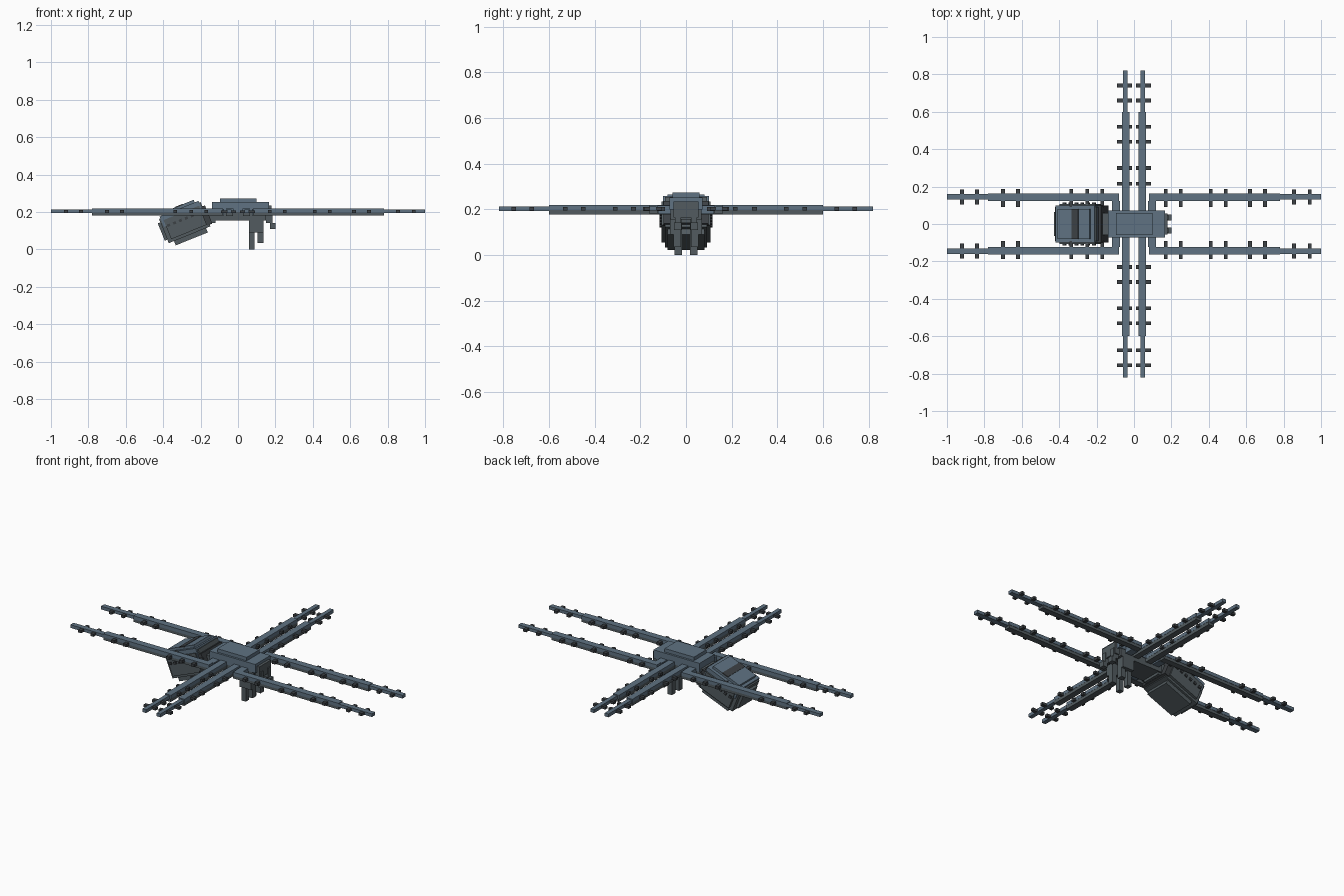
import bpy, math
from mathutils import Matrix, Vector


def material(name, rgb):
    m = bpy.data.materials.new(name)
    m.diffuse_color = (*rgb, 1)
    return m


SLATE = material("slate blue", (0.115, 0.17, 0.225))
GREY = material("stone grey", (0.085, 0.105, 0.115))
DARK = material("charcoal", (0.045, 0.052, 0.058))


def block(name, x, y, z, mat, frame=None):
    """Box between (min, max) pairs, optionally placed in a tilted frame."""
    size = [b - a for a, b in (x, y, z)]
    mid = Vector([(a + b) / 2 for a, b in (x, y, z)])
    bpy.ops.mesh.primitive_cube_add(size=1)
    ob = bpy.context.object
    ob.name = name
    ob.data.transform(Matrix.Translation(mid) @ Matrix.Diagonal((*size, 1)))
    ob.data.materials.append(mat)
    if frame:
        ob.matrix_world = frame
    return ob


def span(s, a, b):
    return tuple(sorted((s * a, s * b)))


# Long legs along x, with a short arm to the body, a thin tip and bristles
for sx in (1, -1):
    spots = ((0.17, 0.25, 0.41, 0.49, 0.62, 0.70) if sx > 0
             else (0.17, 0.25, 0.335, 0.62, 0.70))
    tips = (0.855, 0.94) if sx > 0 else (0.84, 0.92)
    for sy in (1, -1):
        block("long_leg_top", span(sx, 0.08, 0.78), span(sy, 0.122, 0.162), (0.197, 0.218), SLATE)
        block("long_leg_base", span(sx, 0.08, 0.78), span(sy, 0.124, 0.16), (0.18, 0.197), GREY)
        block("long_leg_tip", span(sx, 0.78, 1.0), span(sy, 0.13, 0.16), (0.194, 0.213), SLATE)
        block("long_leg_arm", span(sx, 0.075, 0.118), span(sy, 0.05, 0.122), (0.18, 0.216), SLATE)
        for p in spots:
            block("bristle", span(sx, p - 0.01, p + 0.01), span(sy, 0.092, 0.188), (0.193, 0.21), DARK)
        for p in tips:
            block("tip_bristle", span(sx, p - 0.01, p + 0.01), span(sy, 0.105, 0.185), (0.195, 0.21), DARK)

# Side legs along y
for sy in (1, -1):
    spots = (0.215, 0.30, 0.44, 0.52) if sy > 0 else (0.23, 0.31, 0.45, 0.53)
    tips = (0.66, 0.74) if sy > 0 else (0.675, 0.755)
    for sx in (1, -1):
        block("side_leg_top", span(sx, 0.025, 0.064), span(sy, 0.05, 0.6), (0.197, 0.218), SLATE)
        block("side_leg_base", span(sx, 0.026, 0.063), span(sy, 0.05, 0.6), (0.178, 0.197), GREY)
        block("side_leg_tip", span(sx, 0.035, 0.06), span(sy, 0.6, 0.82), (0.193, 0.213), SLATE)
        for p in spots + tips:
            block("side_bristle", span(sx, 0.01, 0.09), span(sy, p - 0.01, p + 0.01), (0.194, 0.209), DARK)

# Body and head in stepped layers
block("body_top", (-0.095, 0.10), (-0.06, 0.06), (0.24, 0.273), SLATE)
block("body_shell", (-0.14, 0.165), (-0.072, 0.072), (0.20, 0.252), SLATE)
block("body_base", (-0.14, 0.15), (-0.068, 0.068), (0.155, 0.20), GREY)
block("face", (0.15, 0.18), (-0.055, 0.055), (0.165, 0.235), GREY)
block("waist", (-0.2, -0.12), (-0.06, 0.06), (0.14, 0.215), GREY)

# Fangs and feelers below the head
for s in (1, -1):
    block("fang", (0.058, 0.087), span(s, 0.018, 0.05), (0.0, 0.16), GREY)
    block("inner_feeler", (0.105, 0.135), span(s, 0.022, 0.055), (0.035, 0.16), GREY)
    block("feeler_root", (0.06, 0.135), span(s, 0.025, 0.07), (0.09, 0.16), GREY)
    block("outer_feeler", (0.17, 0.2), span(s, 0.02, 0.052), (0.11, 0.142), GREY)
    block("feeler_stalk", (0.15, 0.185), span(s, 0.022, 0.048), (0.14, 0.20), GREY)

# Tilted abdomen of nested blocks
F = Matrix.Translation((-0.285, 0, 0.143)) @ Matrix.Rotation(math.radians(-22), 4, 'Y')
block("abdomen_core", (-0.12, 0.12), (-0.092, 0.092), (-0.07, 0.07), GREY, F)
block("abdomen_sides", (-0.10, 0.105), (-0.108, 0.108), (-0.055, 0.055), GREY, F)
block("abdomen_shell", (-0.112, 0.112), (-0.1, 0.1), (0.02, 0.08), SLATE, F)
block("abdomen_crest", (-0.095, 0.09), (-0.08, 0.08), (0.07, 0.095), SLATE, F)
block("abdomen_belly", (-0.09, 0.095), (-0.08, 0.08), (-0.095, -0.07), GREY, F)
block("abdomen_tail", (-0.135, -0.12), (-0.065, 0.065), (-0.05, 0.05), GREY, F)
block("abdomen_collar", (0.105, 0.135), (-0.098, 0.098), (-0.06, 0.045), DARK, F)
block("abdomen_stripe", (-0.015, 0.025), (-0.081, 0.081), (0.09, 0.097), DARK, F)

# Row of dark studs along both abdomen flanks
for s in (1, -1):
    for i in range(6):
        x = -0.085 + i * 0.034
        block("abdomen_stud", (x - 0.008, x + 0.008), span(s, 0.105, 0.116), (0.012, 0.026), DARK, F)
